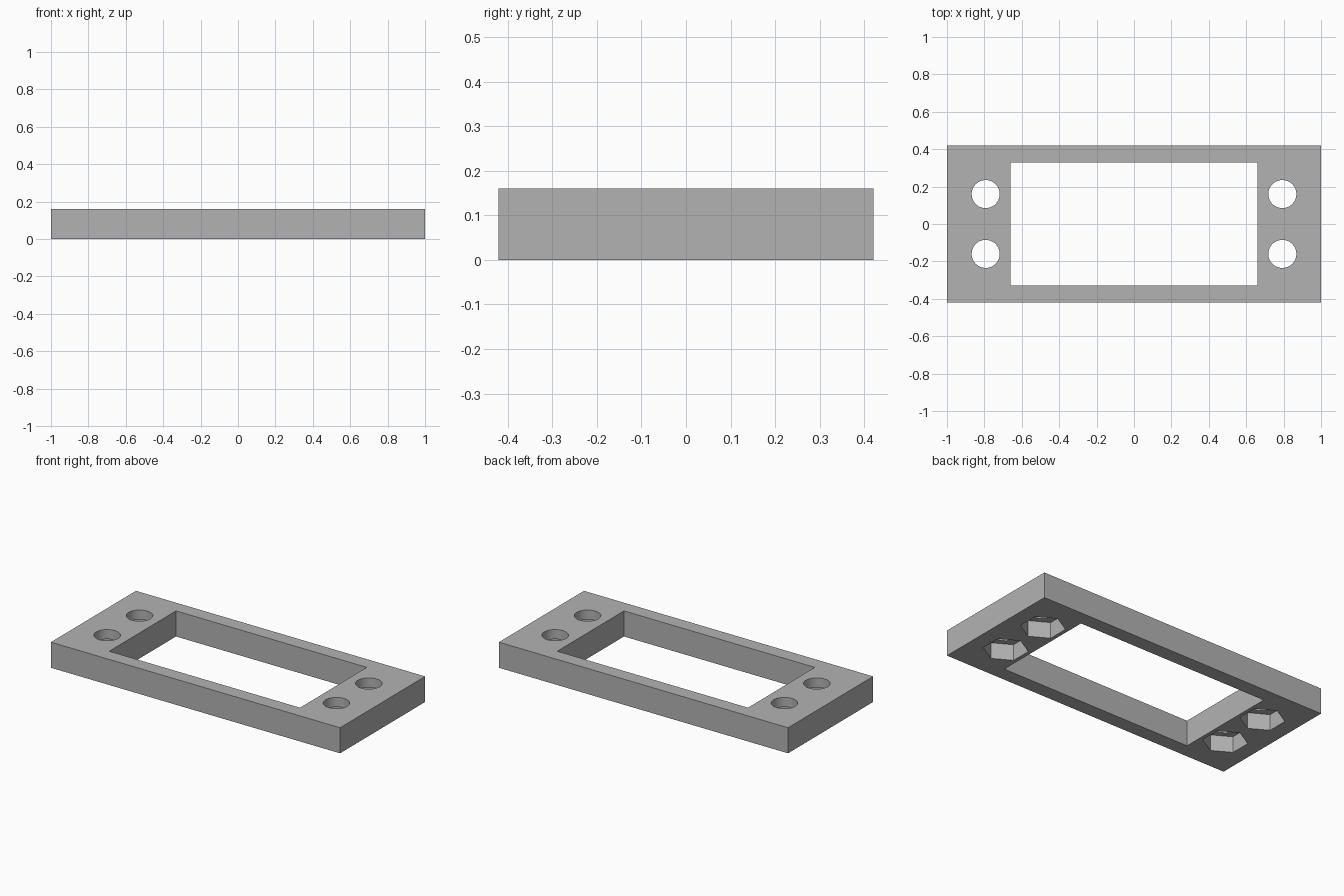
import bpy
import math

cube = bpy.data.objects.get("Cube")
if cube:
    bpy.data.objects.remove(cube, do_unlink=True)

LENGTH, DEPTH, HEIGHT = 2.0, 0.84, 0.16
OPENING_X, OPENING_Y = 1.32, 0.66
HOLE_X, HOLE_Y, HOLE_R = 0.793, 0.16, 0.075
NUT_R, NUT_DEPTH = 0.1265, 0.1

grey = bpy.data.materials.new("mid grey")
grey.use_nodes = True
grey.diffuse_color = (0.45, 0.45, 0.45, 1)
grey.node_tree.nodes["Principled BSDF"].inputs["Base Color"].default_value = grey.diffuse_color


def box(name, size, z):
    bpy.ops.mesh.primitive_cube_add(size=1, location=(0, 0, z))
    obj = bpy.context.object
    obj.name = name
    obj.scale = size
    bpy.ops.object.transform_apply(location=True, rotation=False, scale=True)
    obj.data.materials.append(grey)
    return obj


def prism(name, sides, radius, bottom, top, x, y, turn=0):
    bpy.ops.mesh.primitive_cylinder_add(
        vertices=sides, radius=radius, depth=top - bottom,
        location=(x, y, (bottom + top) / 2), rotation=(0, 0, turn))
    obj = bpy.context.object
    obj.name = name
    obj.data.materials.append(grey)
    return obj


def cut(target, cutter):
    cutter.hide_render = True
    mod = target.modifiers.new(cutter.name, "BOOLEAN")
    mod.operation = "DIFFERENCE"
    mod.solver = "EXACT"
    mod.object = cutter
    bpy.ops.object.select_all(action="DESELECT")
    bpy.context.view_layer.objects.active = target
    target.select_set(True)
    bpy.ops.object.modifier_apply(modifier=mod.name)
    bpy.data.objects.remove(cutter, do_unlink=True)


# Rectangular mounting plate with a central opening
plate = box("mounting_plate", (LENGTH, DEPTH, HEIGHT), HEIGHT / 2)
cut(plate, box("opening_cutter", (OPENING_X, OPENING_Y, 1), HEIGHT / 2))

# Four bolt holes, each with a hexagonal nut pocket underneath
for sx in (-1, 1):
    for sy in (-1, 1):
        x, y = sx * HOLE_X, sy * HOLE_Y
        cut(plate, prism("hole_cutter", 64, HOLE_R, -0.2, HEIGHT + 0.2, x, y))
        # Hexagon corners point along y
        cut(plate, prism("nut_cutter", 6, NUT_R, -0.2, NUT_DEPTH, x, y))

# Smooth hole walls, keep all edges sharp
bpy.ops.object.select_all(action="DESELECT")
plate.select_set(True)
bpy.context.view_layer.objects.active = plate
bpy.ops.object.shade_smooth_by_angle(angle=math.radians(30))
